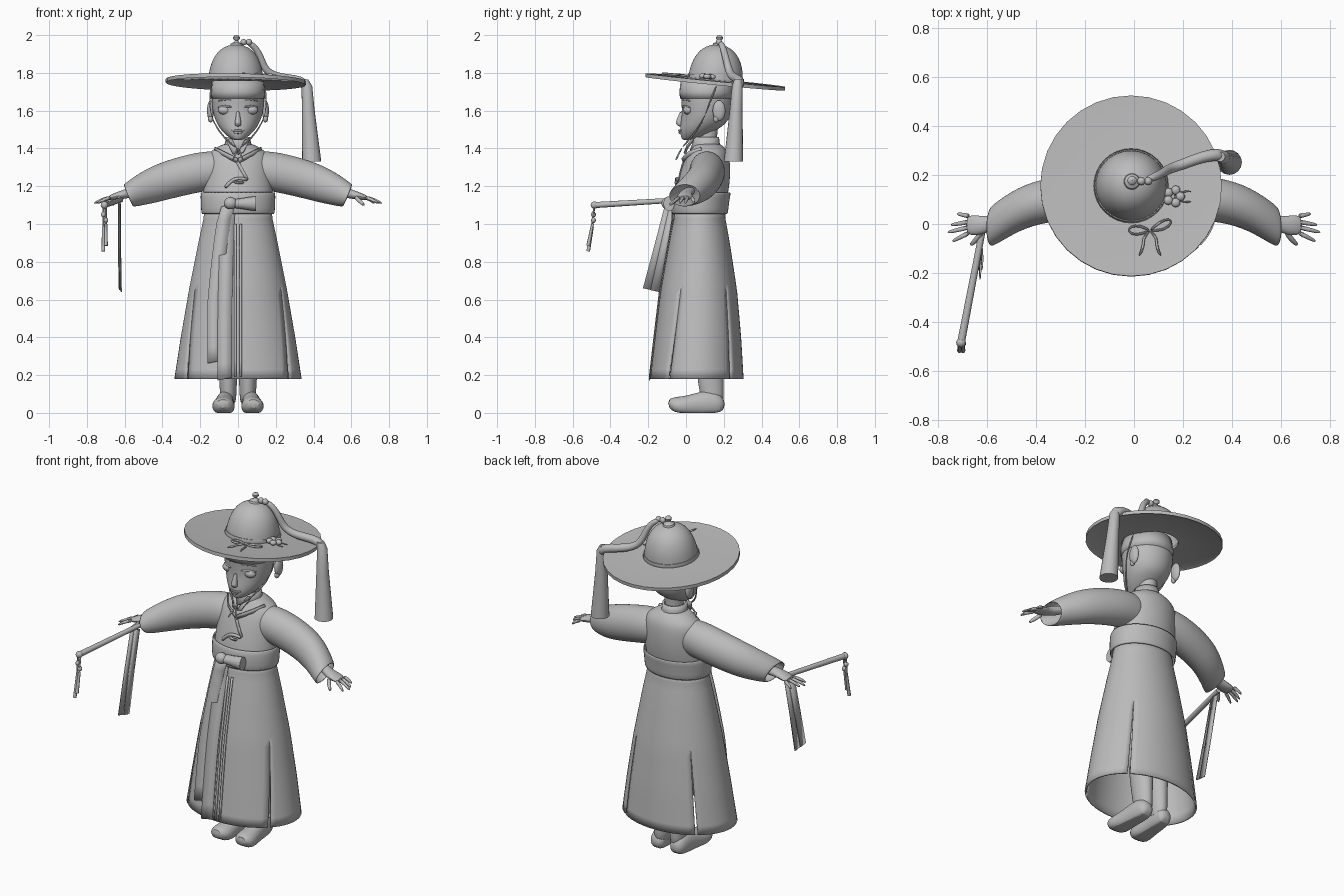
import bpy, bmesh
from math import sin, cos, pi, radians, sqrt
from mathutils import Vector as V, Matrix

cube = bpy.data.objects.get("Cube")
if cube:
    bpy.data.objects.remove(cube, do_unlink=True)

grey = bpy.data.materials.new("plain grey")
grey.use_nodes = True
tone = (.5, .5, .5, 1)
grey.diffuse_color = tone
grey.node_tree.nodes["Principled BSDF"].inputs["Base Color"].default_value = tone


def finish(name, bm, subdiv=0, thick=0):
    """Turn a bmesh into a smooth-shaded object."""
    bmesh.ops.remove_doubles(bm, verts=bm.verts, dist=.0001)
    bmesh.ops.recalc_face_normals(bm, faces=bm.faces)
    mesh = bpy.data.meshes.new(name)
    bm.to_mesh(mesh)
    bm.free()
    mesh.materials.append(grey)
    ob = bpy.data.objects.new(name, mesh)
    bpy.context.collection.objects.link(ob)
    bpy.ops.object.select_all(action='DESELECT')
    ob.select_set(True)
    bpy.context.view_layer.objects.active = ob
    bpy.ops.object.shade_smooth_by_angle(angle=radians(45))
    if thick:
        mod = ob.modifiers.new("thickness", 'SOLIDIFY')
        mod.thickness, mod.offset = thick, -1
    if subdiv:
        mod = ob.modifiers.new("smooth", 'SUBSURF')
        mod.levels = mod.render_levels = subdiv
    return ob


def ring(c, u, v, n=24):
    c, u, v = V(c), V(u), V(v)
    return [c + u * cos(2 * pi * i / n) + v * sin(2 * pi * i / n) for i in range(n)]


def loft(name, rings, wrap=True, caps=True, **kw):
    """Skin a list of equal point rows."""
    bm = bmesh.new()
    rows = [[bm.verts.new(p) for p in r] for r in rings]
    n = len(rows[0])
    for a, b in zip(rows, rows[1:]):
        for i in range(n if wrap else n - 1):
            j = (i + 1) % n
            bm.faces.new((a[i], a[j], b[j], b[i]))
    if wrap and caps:
        bm.faces.new(rows[0])
        bm.faces.new(rows[-1])
    return finish(name, bm, **kw)


def stack(name, table, x=0, **kw):
    """Horizontal ellipses from rows of height, half width, front, back."""
    return loft(name, [ring((x, (f + b) / 2, z), (w, 0, 0), (0, (b - f) / 2, 0)) for z, w, f, b in table], **kw)


def tube(name, pts, r, r_end=None, n=8, subdiv=1):
    pts = [V(p) for p in pts]
    r_end, rings = r_end or r, []
    for i, p in enumerate(pts):
        t = (pts[min(i + 1, len(pts) - 1)] - pts[max(i - 1, 0)]).normalized()
        u = t.cross(V((0, 0, 1)) if abs(t.z) < .9 else V((0, 1, 0))).normalized()
        rad = r + (r_end - r) * i / (len(pts) - 1)
        rings.append(ring(p, u * rad, t.cross(u) * rad, n))
    return loft(name, rings, subdiv=subdiv)


def ball(name, c, size, n=20):
    bm = bmesh.new()
    bmesh.ops.create_uvsphere(bm, u_segments=n, v_segments=n // 2, radius=1,
                              matrix=Matrix.Translation(c) @ Matrix.Diagonal((*size, 1)))
    return finish(name, bm)


def ribbon(name, pts, width, thick=.006):
    return loft(name, [[V(p) - V(width) / 2, V(p) + V(width) / 2] for p in pts], wrap=False, thick=thick)


# Robe cross-sections: height, half width, front, back
ROBE = [(.18, .337, -.19, .305), (.4, .303, -.165, .292), (.65, .26, -.135, .27), (.9, .21, -.09, .232),
        (1.05, .178, -.06, .205), (1.12, .18, -.062, .21), (1.17, .182, -.055, .222), (1.25, .176, -.035, .232),
        (1.34, .172, -.005, .23), (1.38, .15, .02, .218), (1.405, .11, .035, .2), (1.43, .065, .045, .175)]


def section(z):
    for a, b in zip(ROBE, ROBE[1:]):
        if z <= b[0]:
            t = (z - a[0]) / (b[0] - a[0])
            return [p + (q - p) * t for p, q in zip(a, b)][1:]
    return ROBE[-1][1:]


def on_front(x, z, gap=.008):
    w, f, b = section(z)
    return V((x, (f + b) / 2 - (b - f) / 2 * sqrt(max(0, 1 - (x / w) ** 2)) - gap, z))


# Skirt: four panels parted by slits that open towards the hem
SLIT_TOP = .66
rows = []
for k in range(19):
    z = .18 + .05 * k
    w, f, b = section(z)
    low = max(0, SLIT_TOP - z)
    gap, drift = low * .05, radians(9) * low / .48
    slits = [-radians(28) - drift, radians(46), pi - radians(46), pi + radians(28) + drift, 2 * pi - radians(28) - drift]
    row = []
    for a0, a1 in zip(slits, slits[1:]):
        span = [a0 + gap + (a1 - a0 - 2 * gap) * i / 14 for i in range(15)]
        row.append([V((w * cos(a), (f + b) / 2 + (b - f) / 2 * sin(a), z)) for a in span])
    rows.append(row)
bm = bmesh.new()
for p in range(4):
    grid = [[bm.verts.new(co) for co in row[p]] for row in rows]
    for a, b in zip(grid, grid[1:]):
        for i in range(14):
            bm.faces.new((a[i], a[i + 1], b[i + 1], b[i]))
finish("skirt", bm, thick=.01)

# Bodice, waist band, neck and collar
stack("bodice", [(z, w + .004, f - .004, b + .004) for z, w, f, b in ROBE[4:]], subdiv=2)
stack("waist_band", [(z, w + .009, f - .009, b + .009) for z, w, f, b in ROBE[4:7]], caps=False, thick=.01, subdiv=1)
stack("neck", [(1.36, .06, .05, .17), (1.42, .05, .055, .16), (1.52, .05, .06, .17)])
stack("inner_collar", [(1.39, .085, .02, .19), (1.43, .068, .035, .178), (1.46, .066, .035, .175)], caps=False, thick=.01)
for s, side in ((1, "left"), (-1, "right")):
    ribbon(side + "_collar_flap", [(s * .05, .035, 1.45), (s * .03, .005, 1.41), (s * .012, -.01, 1.375)], (.03, -.005, .01))
    lapel = [on_front(s * x, z) for x, z in ((.12, 1.395), (.08, 1.375), (.04, 1.355), (0, 1.335))]
    ribbon(side + "_lapel", lapel, (0, -.008, .026))
    ribbon(side + "_front_strip", [on_front(s * .014, .19 + .09 * i) for i in range(10)], (.012, 0, 0))
ribbon("lapel_closing", [on_front(-.01 + .02 * i, 1.34 - .035 * i) for i in range(4)], (.012, 0, .012))

# Chest tie and waist bow with long ribbons
tube("chest_tie", [on_front(x, z, .012) for x, z in ((-.07, 1.19), (-.05, 1.215), (-.02, 1.24), (.02, 1.243), (.055, 1.232))], .01)
tube("chest_tie_tail", [on_front(x, z, .012) for x, z in ((-.03, 1.23), (0, 1.215), (.035, 1.22))], .008)
ball("waist_knot", (-.04, -.1, 1.11), (.035, .03, .032))
loft("waist_bow_loop", [ring((x, -.09, 1.108), (0, .03, 0), (0, 0, h), 12) for x, h in ((-.03, .022), (.03, .03), (.095, .04))])
for name, end, bottom, out in (("long_ribbon", -.125, .27, .022), ("under_ribbon", -.07, .17, .012)):
    path = []
    for i in range(11):
        t = i / 10
        path.append(on_front(-.05 + (end + .05) * min(1, t * 1.6) ** .6, max(.18, 1.1 + (bottom - 1.1) * t), out))
    ribbon(name, path, (.075, 0, .015))

# Head, headband and face
stack("head", [(1.443, .018, -.015, .03), (1.455, .045, -.026, .09), (1.49, .085, -.033, .15), (1.53, .113, -.03, .215),
               (1.58, .132, -.022, .24), (1.64, .141, -.025, .25), (1.7, .142, -.03, .25), (1.77, .13, -.02, .235)], subdiv=2)
stack("headband", [(1.665, .142, -.032, .25), (1.7, .143, -.035, .252), (1.76, .136, -.028, .245)], caps=False, thick=.008)
loft("nose", [ring((0, y, z), (w, 0, 0), (0, d, 0), 12) for z, y, w, d in
              ((1.6, -.02, .01, .012), (1.56, -.03, .012, .016), (1.535, -.038, .02, .02), (1.515, -.03, .016, .012))], subdiv=1)
tube("upper_lip", [(-.036, -.022, 1.497), (-.012, -.037, 1.494), (.012, -.037, 1.494), (.036, -.022, 1.497)], .006)
tube("lower_lip", [(-.025, -.027, 1.487), (0, -.037, 1.482), (.025, -.027, 1.487)], .007)

for s, side in ((1, "left"), (-1, "right")):
    ball(side + "_eye", (s * .07, .012, 1.603), (.036, .027, .025))
    for part, z, r in (("eyelid", 1.627, .006), ("brow", 1.662, .005)):
        tube(f"{side}_{part}", [(s * .03, -.02, z - .008), (s * .07, -.01, z), (s * .11, .025, z - .012)], r)
    ball(side + "_ear", (s * .146, .175, 1.6), (.018, .034, .055))
    ball(side + "_earlobe", (s * .145, .16, 1.557), (.014, .016, .02), 12)
    # Chin strap
    tube(side + "_chin_strap", [(s * .14, .165, 1.74), (s * .155, .12, 1.63), (s * .135, .09, 1.54),
                                (s * .07, .02, 1.45), (s * .01, -.02, 1.405)], .005)
    tube(side + "_strap_tail", [(0, -.02, 1.405), (s * .012, -.04, 1.37), (s * .03, -.055, 1.335)], .005)

# Sleeves, hands, legs and shoes
SLEEVE = [(.1, .11, 1.285, .09, .1, 0), (.17, .112, 1.28, .095, .106, 0), (.25, .11, 1.265, .095, .105, .01),
          (.36, .097, 1.237, .09, .1, .02), (.47, .065, 1.2, .09, .09, .025), (.585, -.012, 1.148, .085, .06, .026)]
FINGERS = [(.032, .725, .042), (.01, .752, -.005), (-.012, .765, -.035), (-.034, .745, -.072)]
SHOE = [(.205, .02, .03, .06), (.185, .045, -.01, .1), (.13, .05, -.02, .125), (.05, .05, -.02, .105),
        (-.01, .06, -.02, .088), (-.06, .06, -.01, .085), (-.095, .03, .03, .072)]
for s, side in ((1, "left"), (-1, "right")):
    loft(side + "_sleeve", [ring((s * x, y, z), (0, d, 0), (s * lean, 0, h)) for x, y, z, d, h, lean in SLEEVE],
         caps=False, thick=.01, subdiv=2)
    loft(side + "_palm", [ring((s * x, y, z), (0, d, 0), (s * .005, 0, h), 12) for x, y, z, d, h in
         ((.52, .03, 1.18, .035, .03), (.6, -.005, 1.158, .032, .025), (.64, -.005, 1.148, .044, .02), (.69, -.005, 1.135, .042, .012))], subdiv=1)
    for i, (y, tip_x, tip_y) in enumerate(FINGERS):
        tube(f"{side}_finger_{i + 1}", [(s * .67, y, 1.14), (s * (.67 + tip_x) / 2, (y + tip_y) / 2, 1.132), (s * tip_x, tip_y, 1.107)], .012, .007)
    tube(side + "_thumb", [(s * .62, -.03, 1.145), (s * .645, -.065, 1.12), (s * .67, -.088, 1.098)], .014, .009)
    stack(side + "_leg", [(.04, .045, .08, .2), (.1, .042, .075, .2), (.2, .05, .055, .2), (.5, .07, .03, .2), (1, .08, .0, .18)],
          x=s * .052, subdiv=1)
    foot = [ring((s * (.075 - .06 * y), y, (lo + hi) / 2), (w, 0, 0), (0, 0, (hi - lo) / 2)) for y, w, lo, hi in SHOE]
    loft(side + "_shoe", [[V((p.x, p.y, max(0, p.z))) for p in r] for r in foot], subdiv=1)

# Hat: tilted brim, crown and finial
TILT = Matrix.Translation((-.012, .155, 1.752)) @ Matrix.Rotation(radians(-5.5), 4, 'X') @ Matrix.Rotation(radians(1), 4, 'Y')


def lathe(name, profile, n=32, **kw):
    ob = loft(name, [ring((0, 0, z), (r, 0, 0), (0, r, 0), n) for r, z in profile], caps=False, **kw)
    ob.data.transform(TILT)


lathe("hat_brim", [(.13, -.004), (.36, -.004), (.371, -.01), (.371, .01), (.36, .009), (.13, .012), (.13, -.004)])
lathe("hat_crown", [(.147, .0), (.143, .05), (.134, .09), (.116, .135), (.085, .172), (.045, .194), (.001, .2)], subdiv=1)
lathe("crown_band", [(.149, .005), (.153, .012), (.149, .03), (.145, .03)])
lathe("finial", [(.034, .192), (.03, .204), (.012, .212), (.008, .22), (.017, .228), (.019, .237), (.012, .246), (.001, .249)], n=16)


def brim(x, y, up=.02):
    return TILT @ V((x + .012, y - .155, up))


# Crown sash and hanging tassel
for i, x in enumerate((.03, .058)):
    ball(f"sash_bead_{i + 1}", (x, .175, 1.963), (.017, .017, .017), 12)
tube("sash", [(.05, .18, 1.962), (.09, .195, 1.94), (.122, .21, 1.88), (.14, .225, 1.82), (.19, .24, 1.782),
              (.28, .275, 1.768), (.34, .285, 1.757), (.365, .275, 1.72)], .015, .028, n=12, subdiv=2)
loft("tassel", [ring((x, y, z), (r, 0, 0), (0, r, 0), 16) for x, y, z, r in
                ((.352, .275, 1.765, .02), (.365, .272, 1.73, .028), (.372, .265, 1.6, .034), (.39, .252, 1.33, .051))])

# Brim bow and blossom
for s, side in ((1, "left"), (-1, "right")):
    loop = [(0, 0), (.04, .03), (.08, .035), (.092, .015), (.06, -.01), (0, 0)]
    tube(side + "_brim_loop", [brim(.065 + s * x, -.03 + y + s * x * .2) for x, y in loop], .006)
    tube(side + "_brim_tail", [brim(.065 + s * x, y) for x, y in ((0, -.03), (.03, -.06), (.025, -.095), (.045, -.135))], .006)
    tube(side + "_blossom_stem", [brim(.16, .11), brim(.2, .11 + s * .025), brim(.235, .11 + s * .02)], .004)
for i in range(5):
    a = 2 * pi * i / 5
    ball(f"blossom_petal_{i + 1}", brim(.162 + .027 * cos(a), .11 + .027 * sin(a), .028), (.02, .02, .014), 10)

# Fan stick held in the right hand, with ribbons and charms
grip, tip = V((-.62, -.03, 1.128)), V((-.707, -.485, 1.1))
tube("fan_stick", [grip, (grip + tip) / 2, tip], .013, .016, n=12, subdiv=0)
ball("stick_cap", tip, (.02, .02, .02), 12)
for i, (top, low, x) in enumerate(((-.06, -.165, -.626), (-.085, -.205, -.634))):
    ribbon(f"fan_ribbon_{i + 1}", [(x, top, 1.11), (x, (top + low) / 2, .88), (x + .004, low, .645 + .01 * i)], (.004, .045, -.01), .005)
for i, length in enumerate((.23, .2)):
    x = tip.x - .006 + .014 * i
    tube(f"charm_cord_{i + 1}", [(x, tip.y, tip.z), (x, tip.y - .012, tip.z - length / 2)], .005, subdiv=0)
    tube(f"charm_{i + 1}", [(x, tip.y - .01, tip.z - length / 2), (x, tip.y - .033, tip.z - length - .015)], .007, .01, subdiv=0)
    ball(f"charm_bead_{i + 1}", (x, tip.y - .005, tip.z - .05 - .03 * i), (.013, .013, .015), 10)
